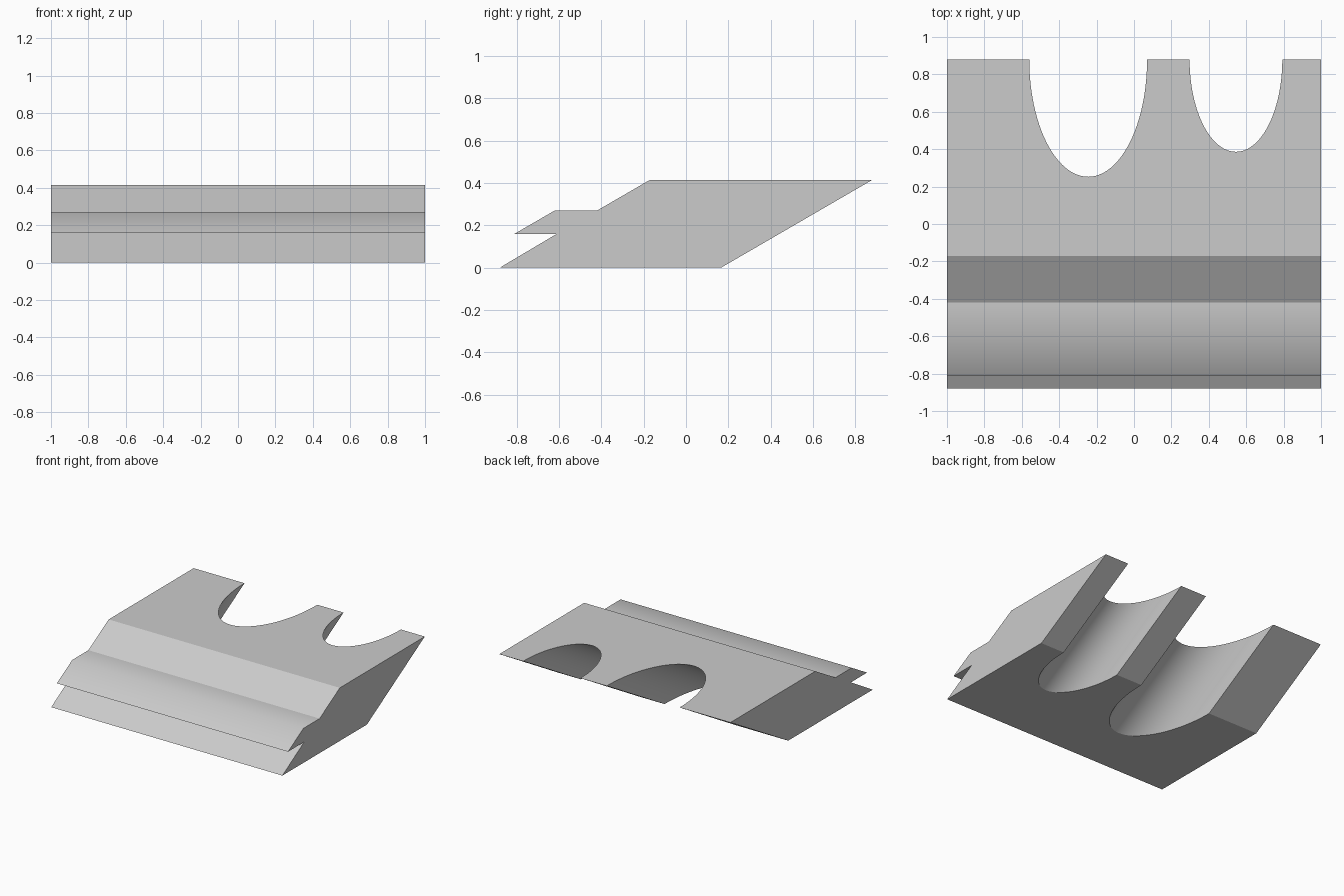
import bpy, bmesh, math
from mathutils import Vector

default = bpy.data.objects.get("Cube")
if default:
    bpy.data.objects.remove(default, do_unlink=True)

grey = bpy.data.materials.new("plain grey")
grey.use_nodes = True
grey.diffuse_color = (0.6, 0.6, 0.6, 1)
grey.node_tree.nodes["Principled BSDF"].inputs["Base Color"].default_value = (0.6, 0.6, 0.6, 1)

# Side profile (y, z): slanted block with stepped, notched front
PROFILE = [(-0.88, 0), (0.165, 0), (0.88, 0.415), (-0.17, 0.415),
           (-0.42, 0.27), (-0.62, 0.27), (-0.81, 0.16), (-0.61, 0.16)]
BACK_LOW, BACK_HIGH = Vector((0, 0.165, 0)), Vector((0, 0.88, 0.415))
GROOVES = [(-0.245, 0.315), (0.545, 0.248)]  # x, radius


def make_block():
    bm = bmesh.new()
    face = bm.faces.new([bm.verts.new((-1, y, z)) for y, z in PROFILE])
    side = bmesh.ops.extrude_face_region(bm, geom=[face])
    moved = [v for v in side["geom"] if isinstance(v, bmesh.types.BMVert)]
    bmesh.ops.translate(bm, vec=(2, 0, 0), verts=moved)
    bmesh.ops.recalc_face_normals(bm, faces=bm.faces)
    mesh = bpy.data.meshes.new("slanted_block")
    bm.to_mesh(mesh)
    bm.free()
    obj = bpy.data.objects.new("slanted_block", mesh)
    bpy.context.collection.objects.link(obj)
    mesh.materials.append(grey)
    return obj


def cut_groove(block, x, radius):
    # Round channel whose axis lies in the sloping back face
    centre = (BACK_LOW + BACK_HIGH) / 2 + Vector((x, 0, 0))
    turn = (BACK_HIGH - BACK_LOW).to_track_quat("Z", "Y")
    bpy.ops.mesh.primitive_cylinder_add(vertices=96, radius=radius, depth=4, location=centre,
                                        rotation=turn.to_euler())
    cutter = bpy.context.object
    cutter.name = "groove_cutter"
    cutter.hide_render = True
    cutter.data.materials.append(grey)
    mod = block.modifiers.new("groove", "BOOLEAN")
    mod.operation, mod.solver, mod.object = "DIFFERENCE", "EXACT", cutter
    bpy.context.view_layer.objects.active = block
    bpy.ops.object.modifier_apply(modifier=mod.name)
    bpy.data.objects.remove(cutter, do_unlink=True)


block = make_block()
for x, radius in GROOVES:
    cut_groove(block, x, radius)

# Smooth grooves, crisp edges elsewhere
bpy.ops.object.select_all(action="DESELECT")
block.select_set(True)
bpy.context.view_layer.objects.active = block
bpy.ops.object.shade_smooth_by_angle(angle=math.radians(25))

# The lip of the front step rolls over softly
lip = Vector(PROFILE[5])
verts = block.data.vertices
for edge in block.data.edges:
    if all((verts[i].co.yz - lip).length < 0.01 for i in edge.vertices):
        edge.use_edge_sharp = False
